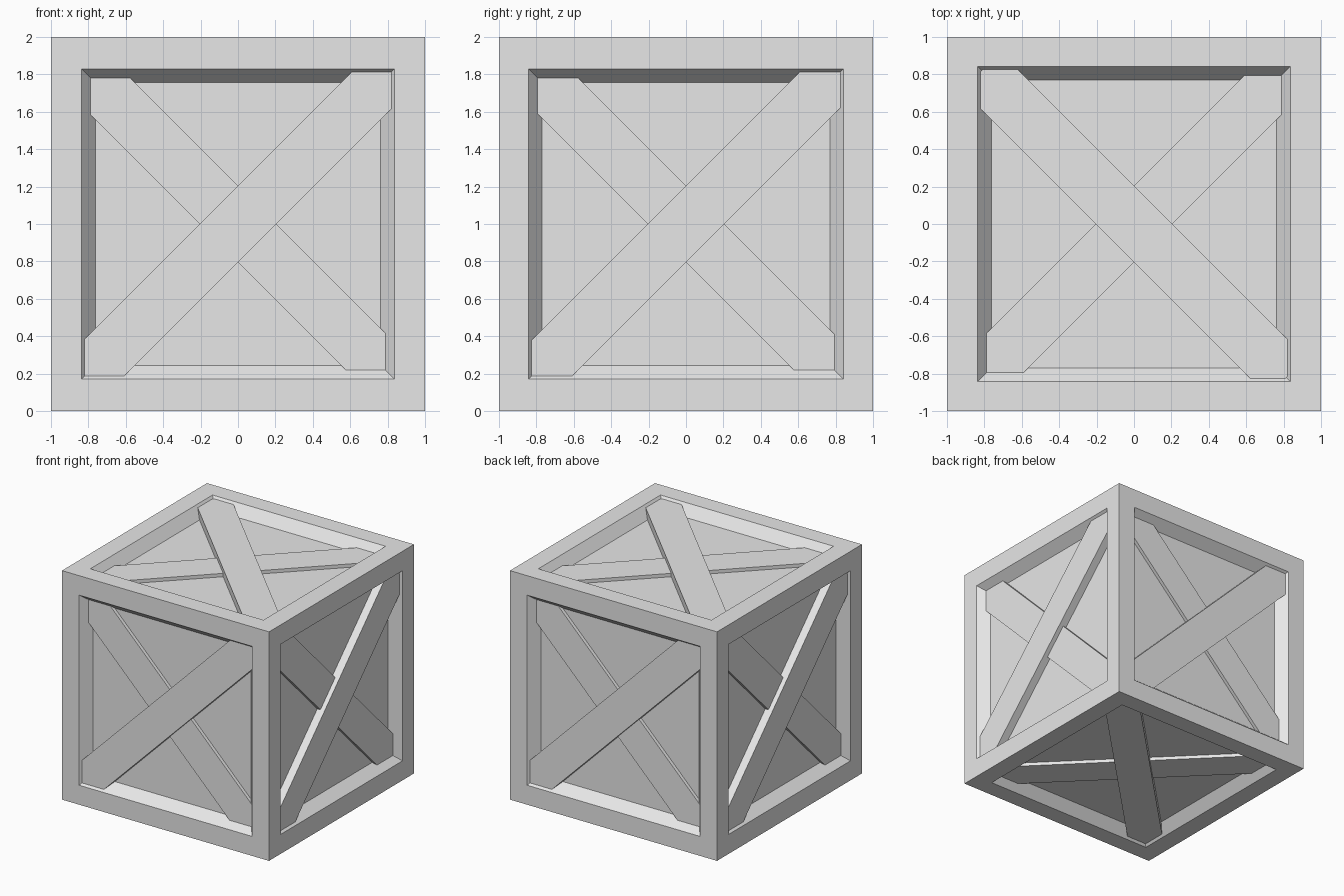
import bpy, bmesh
from mathutils import Matrix, Vector

cube = bpy.data.objects.get("Cube")
if cube:
    bpy.data.objects.remove(cube, do_unlink=True)

CENTRE = Vector((0, 0, 1))
OPENING = Vector((0.836, 0.843, 0.83))   # half size of each panel opening, per axis
TAPER = 0.073                            # how far the recess walls lean inwards
DEPTH = 0.09                             # recess depth

grey = bpy.data.materials.new("light_grey")
grey.use_nodes = True
grey.diffuse_color = (0.8, 0.8, 0.8, 1)
grey.node_tree.nodes["Principled BSDF"].inputs["Base Color"].default_value = (0.8, 0.8, 0.8, 1)


def add_object(name, bm):
    bmesh.ops.recalc_face_normals(bm, faces=bm.faces[:])
    mesh = bpy.data.meshes.new(name)
    bm.to_mesh(mesh)
    bm.free()
    mesh.materials.append(grey)
    obj = bpy.data.objects.new(name, mesh)
    obj.location = CENTRE
    bpy.context.collection.objects.link(obj)
    return obj


def ring(bm, face, shrink, depth):
    """Inset a face, then place its corners at the given size and depth."""
    normal = face.normal.copy()
    bmesh.ops.inset_individual(bm, faces=[face], thickness=0.05)
    for v in face.verts:
        for i in range(3):
            size = 1 - depth if abs(normal[i]) > 0.5 else OPENING[i] - shrink
            v.co[i] = size if v.co[i] > 0 else -size


# Crate body: a cube with a tapered recess in every side
bm = bmesh.new()
bmesh.ops.create_cube(bm, size=2)
bm.normal_update()
for face in bm.faces[:]:
    ring(bm, face, 0, 0)
    ring(bm, face, TAPER, DEPTH)
add_object("crate_body", bm)


def brace(name, normal, along, top):
    """Diagonal plank lying in a recess, its ends buried in the frame."""
    normal, along = Vector(normal), Vector(along).normalized()
    across = normal.cross(along)
    bottom = 1 - DEPTH - 0.02
    columns = (along * 2.31, across * 0.29, normal * (top - bottom))
    matrix = Matrix(columns).transposed().to_4x4()
    matrix.translation = normal * (top + bottom) / 2
    bm = bmesh.new()
    bmesh.ops.create_cube(bm, size=1, matrix=matrix)
    add_object(name, bm)


# Two crossing braces per side: side name, outward normal, direction of the outer brace
sides = [
    ("front", (0, -1, 0), (1, 0, 1)),
    ("back", (0, 1, 0), (-1, 0, 1)),
    ("left", (1, 0, 0), (0, 1, 1)),
    ("right", (-1, 0, 0), (0, -1, 1)),
    ("top", (0, 0, 1), (-1, 1, 0)),
    ("bottom", (0, 0, -1), (1, 1, 0)),
]
for side, normal, along in sides:
    brace(side + "_outer_brace", normal, along, 0.98)
    brace(side + "_inner_brace", normal, Vector(normal).cross(Vector(along)), 0.94)
